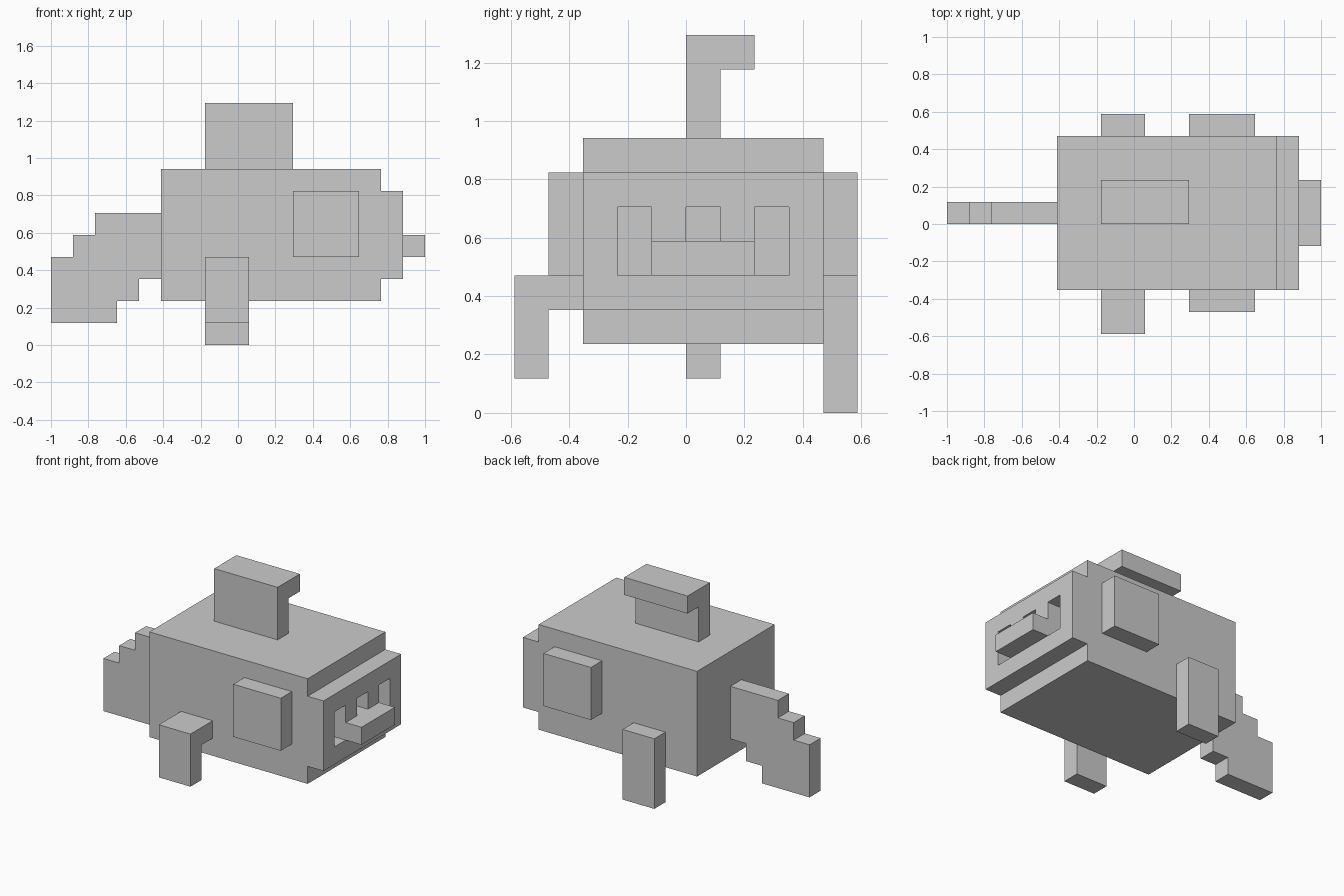
import bpy, bmesh
from mathutils import Vector

if "Cube" in bpy.data.objects:
    bpy.data.objects.remove(bpy.data.objects["Cube"])

U = 2 / 17                       # one block
ORIGIN = Vector((-1, -5 * U, 0))  # the model is 17 x 10 x 11 blocks


def box(x, y, z):
    """Blocks filling the half-open ranges x, y and z."""
    return {(i, j, k) for i in range(*x) for j in range(*y) for k in range(*z)}


parts = {}

# Body
parts["body"] = box((5, 15), (2, 9), (2, 8))

# Face plate with two eye sockets and a nostril socket
face = box((15, 16), (2, 9), (3, 7))
for y, z in (((3, 4), (4, 6)), ((7, 8), (4, 6)), ((5, 6), (5, 6))):
    face -= box((15, 16), y, z)
parts["face"] = face

# Mouth
parts["mouth"] = box((16, 17), (4, 7), (4, 5))

# Cheek plates on both sides
for side, y in (("front", 1), ("back", 9)):
    parts[side + "_cheek"] = box((11, 14), (y, y + 1), (4, 7))

# Bent top fin
parts["top_fin"] = box((7, 11), (5, 6), (8, 11)) | box((7, 11), (6, 7), (10, 11))

# Side fins: the front one bends out, the back one hangs straight
parts["front_side_fin"] = box((7, 9), (0, 1), (1, 4)) | box((7, 9), (1, 2), (3, 4))
parts["back_side_fin"] = box((7, 9), (9, 10), (0, 4))

# Stepped tail, one column at a time
columns = [(1, 4), (1, 5), (1, 6), (2, 6), (3, 6)]
parts["tail"] = set().union(*(box((i, i + 1), (5, 6), z) for i, z in enumerate(columns)))

solid = set().union(*parts.values())


def build(name, cells):
    """Skin the cells with quads wherever they meet empty space."""
    bm = bmesh.new()
    for cell in sorted(cells):
        for axis in range(3):
            for step in (-1, 1):
                near = list(cell)
                near[axis] += step
                if tuple(near) in solid:
                    continue
                a, b = (axis + 1) % 3, (axis + 2) % 3
                ring = []
                for da, db in ((0, 0), (1, 0), (1, 1), (0, 1))[::step]:
                    p = Vector(cell)
                    p[axis] += max(step, 0)
                    p[a] += da
                    p[b] += db
                    ring.append(bm.verts.new(ORIGIN + p * U))
                bm.faces.new(ring)
    bmesh.ops.remove_doubles(bm, verts=bm.verts, dist=U / 100)
    mesh = bpy.data.meshes.new(name)
    bm.to_mesh(mesh)
    bm.free()
    bpy.context.collection.objects.link(bpy.data.objects.new(name, mesh))


for name, cells in parts.items():
    build(name, cells)
